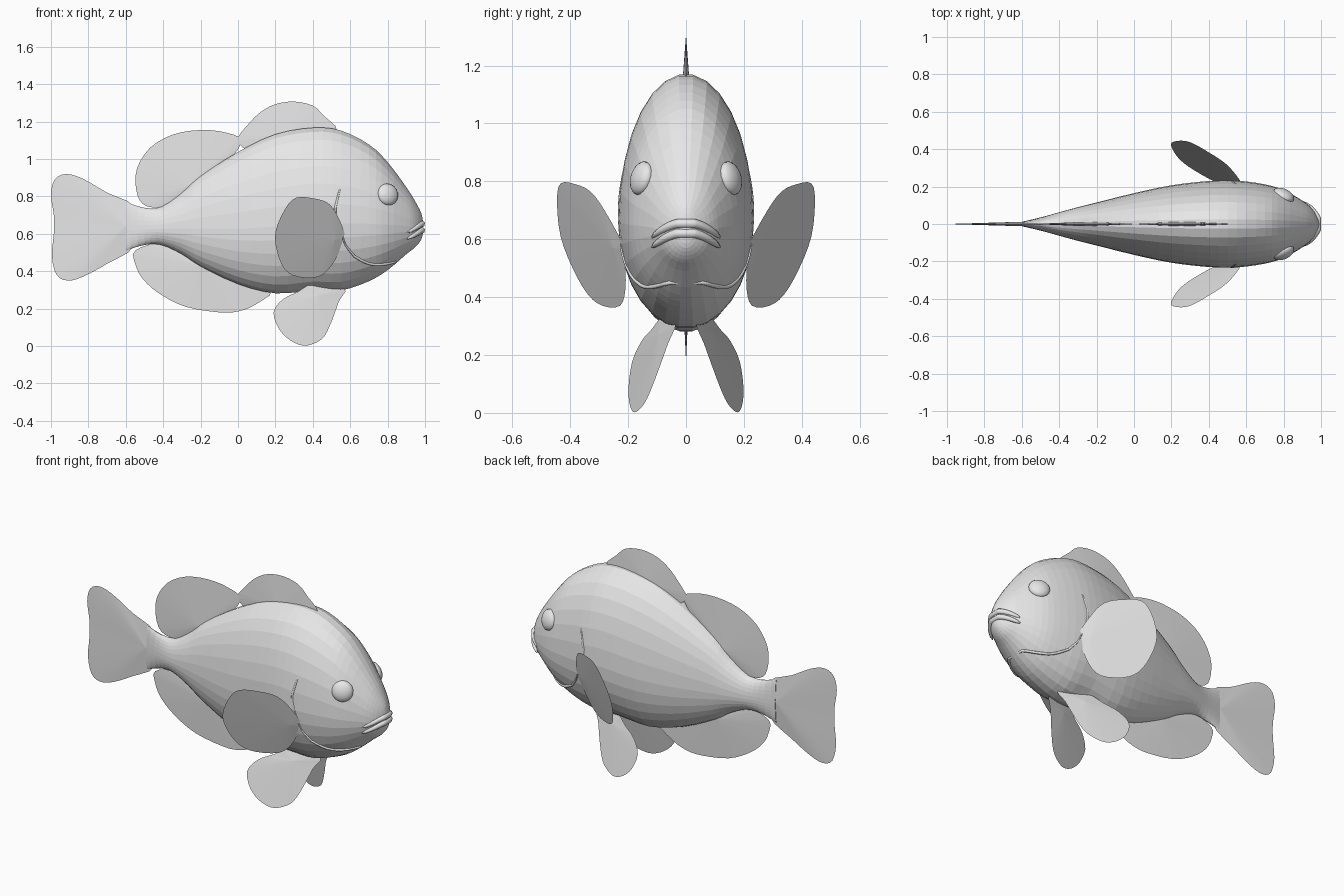
import bpy
import bmesh
import math
from mathutils import Vector

default_cube = bpy.data.objects.get("Cube")
if default_cube:
    bpy.data.objects.remove(default_cube, do_unlink=True)

grey = bpy.data.materials.new("plain grey")
grey.use_nodes = True
grey.diffuse_color = (0.8, 0.8, 0.8, 1)
grey.node_tree.nodes["Principled BSDF"].inputs["Base Color"].default_value = grey.diffuse_color


def smooth_path(points, steps, closed=False):
    """Catmull-Rom interpolation through tuples of any length."""
    count = len(points)

    def pick(i):
        return points[i % count] if closed else points[max(0, min(count - 1, i))]

    result = []
    for i in range(count if closed else count - 1):
        a, b, c, d = (pick(i + k) for k in (-1, 0, 1, 2))
        for s in range(steps):
            t = s / steps
            result.append(tuple(
                q + 0.5 * t * (r - p + t * (2 * p - 5 * q + 4 * r - u + t * (3 * (q - r) + u - p)))
                for p, q, r, u in zip(a, b, c, d)))
    if not closed:
        result.append(points[-1])
    return result


def finish(name, bm):
    bmesh.ops.recalc_face_normals(bm, faces=bm.faces)
    mesh = bpy.data.meshes.new(name)
    bm.to_mesh(mesh)
    bm.free()
    mesh.materials.append(grey)
    obj = bpy.data.objects.new(name, mesh)
    bpy.context.collection.objects.link(obj)
    return obj


def bridge(bm, first, second):
    count = len(first)
    for i in range(count):
        j = (i + 1) % count
        bm.faces.new((first[i], first[j], second[j], second[i]))


# Body: stations of x, belly height, back height, half width
stations = smooth_path([
    (-0.6, 0.51, 0.77, 0.012), (-0.5, 0.54, 0.74, 0.035), (-0.41, 0.54, 0.745, 0.06),
    (-0.3, 0.49, 0.82, 0.09), (-0.2, 0.425, 0.91, 0.115), (0, 0.33, 1.04, 0.165),
    (0.2, 0.28, 1.135, 0.207), (0.4, 0.295, 1.17, 0.23), (0.55, 0.295, 1.155, 0.232),
    (0.7, 0.345, 1.08, 0.212), (0.8, 0.405, 0.985, 0.182), (0.9, 0.49, 0.85, 0.125),
    (0.95, 0.53, 0.77, 0.085), (0.98, 0.57, 0.71, 0.04), (0.99, 0.61, 0.66, 0.01)], 3)
WIDEST = 0.42
SEGMENTS = 30

bm = bmesh.new()
rings = []
for x, low, high, width in stations:
    middle = low + WIDEST * (high - low)
    ring = []
    for i in range(SEGMENTS):
        angle = math.tau * i / SEGMENTS
        rise = math.sin(angle)
        reach = high - middle if rise > 0 else middle - low
        ring.append(bm.verts.new((x, width * math.cos(angle), middle + reach * rise)))
    rings.append(ring)
for first, second in zip(rings, rings[1:]):
    bridge(bm, first, second)
bm.faces.new(rings[0])
bm.faces.new(rings[-1])
finish("body", bm)


def skin(x, z):
    """Half width of the body at a side position."""
    for a, b in zip(stations, stations[1:]):
        if a[0] <= x <= b[0]:
            t = (x - a[0]) / (b[0] - a[0])
            low, high, width = (a[k] + t * (b[k] - a[k]) for k in (1, 2, 3))
            middle = low + WIDEST * (high - low)
            reach = high - middle if z > middle else middle - low
            return width * math.sqrt(max(0, 1 - ((z - middle) / reach) ** 2))
    return 0


# Fins: tapered blades that spread from a root to a side outline
def fin(name, root, outline, thickness, plane=lambda x, z: 0):
    edge = smooth_path(outline, 3, closed=True)
    bm = bmesh.new()

    def place(x, z, offset):
        return bm.verts.new((x, plane(x, z) + offset, z))

    rim = [place(x, z, 0) for x, z in edge]
    for side in (1, -1):
        centre = place(*root, side * thickness)
        previous = None
        for t in (0.35, 0.7):
            ring = [place(root[0] + t * (x - root[0]), root[1] + t * (z - root[1]),
                          side * thickness * (1 - t)) for x, z in edge]
            if previous:
                bridge(bm, previous, ring)
            else:
                for i, vert in enumerate(ring):
                    bm.faces.new((centre, vert, ring[(i + 1) % len(ring)]))
            previous = ring
        bridge(bm, previous, rim)
    finish(name, bm)


fin("tail_fin", (-0.6, 0.64), [
    (-0.55, 0.74), (-0.7, 0.82), (-0.83, 0.895), (-0.92, 0.92), (-0.98, 0.89), (-1, 0.81),
    (-0.985, 0.7), (-0.985, 0.6), (-0.995, 0.48), (-0.97, 0.38), (-0.91, 0.35),
    (-0.83, 0.37), (-0.7, 0.44), (-0.55, 0.54)], 0.012)
fin("front_dorsal_fin", (0.27, 1.12), [
    (0, 1.1), (0.05, 1.18), (0.12, 1.25), (0.2, 1.293), (0.3, 1.307), (0.4, 1.285),
    (0.46, 1.23), (0.53, 1.15), (0.4, 1.08), (0.1, 1.03)], 0.014)
fin("rear_dorsal_fin", (-0.26, 0.86), [
    (0.02, 1.09), (-0.06, 1.14), (-0.2, 1.155), (-0.35, 1.13), (-0.47, 1.06), (-0.54, 0.95),
    (-0.545, 0.84), (-0.51, 0.76), (-0.42, 0.74), (-0.3, 0.78), (-0.1, 0.94)], 0.012)
fin("anal_fin", (-0.2, 0.43), [
    (-0.55, 0.51), (-0.55, 0.44), (-0.51, 0.36), (-0.42, 0.28), (-0.28, 0.21), (-0.1, 0.18),
    (0, 0.185), (0.09, 0.22), (0.18, 0.3), (0, 0.38), (-0.2, 0.47), (-0.42, 0.545)], 0.012)

pectoral = [
    (0.575, 0.58), (0.53, 0.7), (0.48, 0.765), (0.4, 0.79), (0.31, 0.793), (0.25, 0.73),
    (0.2, 0.61), (0.21, 0.5), (0.25, 0.41), (0.32, 0.37), (0.43, 0.37), (0.5, 0.43), (0.55, 0.52)]
pelvic = [
    (0.57, 0.31), (0.54, 0.24), (0.5, 0.13), (0.46, 0.05), (0.41, 0.015), (0.35, 0.002),
    (0.28, 0.03), (0.22, 0.09), (0.19, 0.18), (0.24, 0.25), (0.32, 0.29), (0.4, 0.33)]


# Tubes: lips and gill edges
def tube(name, points, radius):
    curve = bpy.data.curves.new(name, "CURVE")
    curve.dimensions = "3D"
    curve.bevel_depth = radius
    curve.bevel_resolution = 1
    curve.use_fill_caps = True
    spline = curve.splines.new("POLY")
    spline.points.add(len(points) - 1)
    for i, (target, point) in enumerate(zip(spline.points, points)):
        target.co = (*point, 1)
        target.radius = 0.2 + 0.8 * math.sqrt(math.sin(math.pi * i / (len(points) - 1)) + 1e-6)
    curve.materials.append(grey)
    obj = bpy.data.objects.new(name, curve)
    bpy.context.collection.objects.link(obj)
    bpy.ops.object.select_all(action="DESELECT")
    obj.select_set(True)
    bpy.context.view_layer.objects.active = obj
    bpy.ops.object.convert(target="MESH")


def both_sides(half):
    """Join a half path, ending near the middle, to its mirror image."""
    return half + [(x, -y, z) for x, y, z in reversed(half)]


for name, lift in (("upper_lip", 0.017), ("lower_lip", -0.017)):
    half = []
    for i in range(9):
        x = 0.905 + 0.079 * math.sin(math.pi / 2 * i / 8)
        y = skin(x, 0.63)
        half.append((x, y - 0.004, 0.64 - 0.05 * (y / 0.12) ** 2 + lift))
    tube(name, both_sides(half), 0.017)

throat = smooth_path([(0.555, 0.6), (0.575, 0.54), (0.615, 0.49), (0.63, 0.475), (0.7, 0.44),
                      (0.77, 0.435), (0.84, 0.45)], 3)
tube("throat_gill_edge", both_sides([(x, skin(x, z), z) for x, z in throat]), 0.008)

cheek = smooth_path([(0.55, 0.86), (0.53, 0.78), (0.52, 0.71), (0.555, 0.6)], 3)

# Paired parts, mirrored across the middle
for side, label in ((1, "left"), (-1, "right")):
    fin(label + "_pectoral_fin", (0.52, 0.57), pectoral, 0.007,
        lambda x, z: side * (0.22 - 0.55 * (x - 0.57) + 0.33 * (z - 0.58)))
    fin(label + "_pelvic_fin", (0.43, 0.27), pelvic, 0.007,
        lambda x, z: side * (0.1 - 0.31 * (x - 0.36) - 0.25 * (z - 0.31)))
    tube(label + "_cheek_gill_edge", [(x, side * (skin(x, z) - 0.003), z) for x, z in cheek], 0.007)

    bm = bmesh.new()
    bmesh.ops.create_uvsphere(bm, u_segments=18, v_segments=10, radius=0.06)
    eye = finish(label + "_eye", bm)
    eye.scale.z = 0.55
    eye.location = (0.8, side * 0.153, 0.81)
    outward = Vector((0.42, side * 0.87, 0.25))
    eye.rotation_euler = outward.to_track_quat("Z", "Y").to_euler()
    bpy.context.view_layer.objects.active = eye
    for polygon in eye.data.polygons:
        polygon.use_smooth = True
